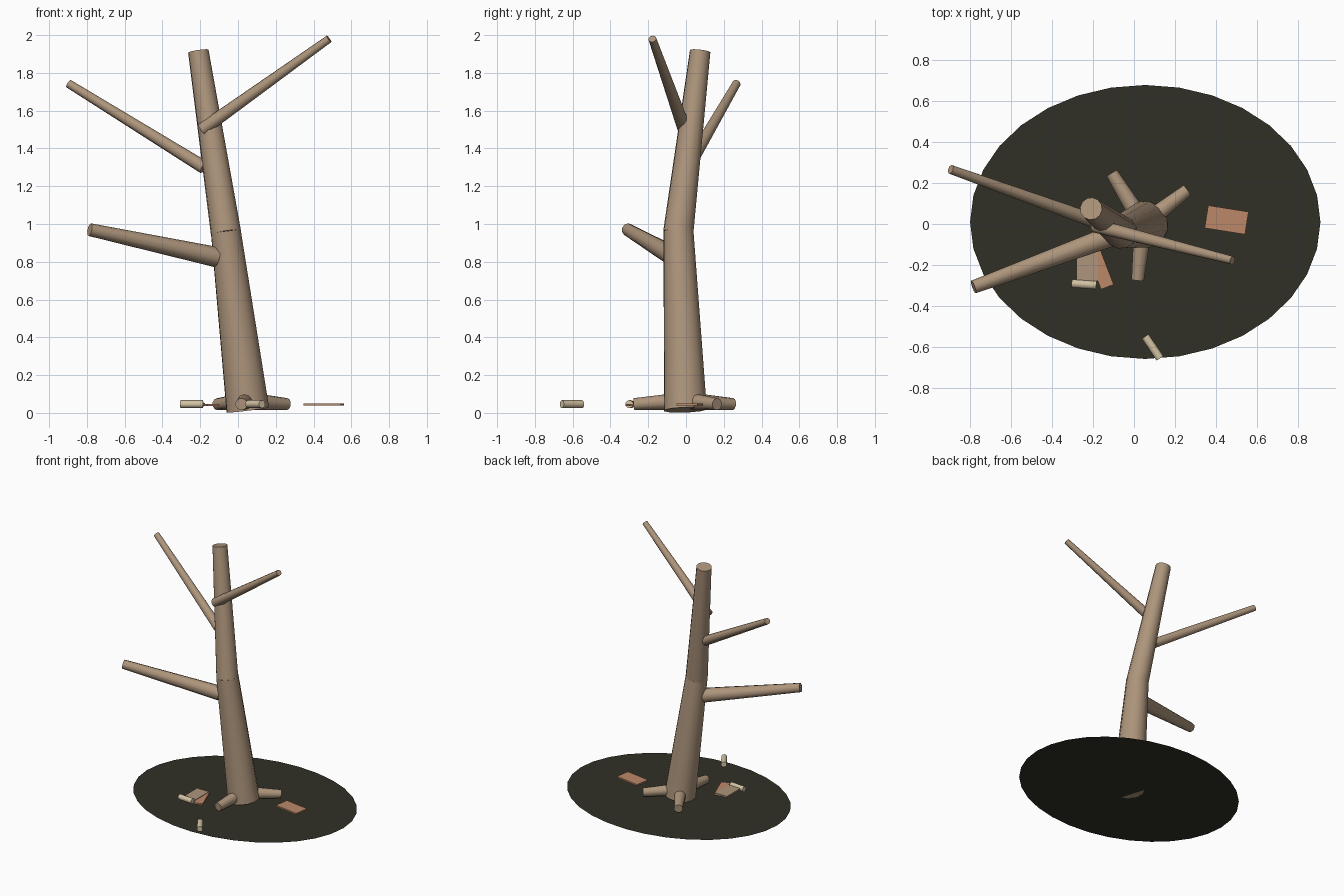
import bpy, math
from mathutils import Vector

cube = bpy.data.objects.get("Cube")
if cube:
    bpy.data.objects.remove(cube, do_unlink=True)


def material(name, rgb):
    m = bpy.data.materials.new(name)
    m.use_nodes = True
    m.diffuse_color = (*rgb, 1)
    m.node_tree.nodes["Principled BSDF"].inputs["Base Color"].default_value = (*rgb, 1)
    return m


bark = material("bark_brown", (0.42, 0.30, 0.20))
soil = material("dark_soil", (0.031, 0.03, 0.019))
chip = material("fresh_wood_orange", (0.50, 0.25, 0.14))
cream = material("pale_wood", (0.66, 0.55, 0.37))


def finish(name, mat):
    ob = bpy.context.object
    ob.name = name
    ob.data.materials.append(mat)
    return ob


def limb(name, start, end, r1, r2, sides=10, mat=bark):
    """Tapered round log running between two points."""
    a, b = Vector(start), Vector(end)
    d = b - a
    bpy.ops.mesh.primitive_cone_add(vertices=sides, radius1=r1, radius2=r2, depth=d.length,
                                    location=(a + b) / 2,
                                    rotation=d.to_track_quat('Z', 'Y').to_euler())
    ob = finish(name, mat)
    bpy.ops.object.shade_smooth_by_angle(angle=math.radians(50))
    return ob


def plate(name, centre, size, angle, mat):
    """Thin flat piece of wood lying on the ground."""
    bpy.ops.mesh.primitive_cube_add(size=1, location=centre, rotation=(0, 0, math.radians(angle)))
    ob = finish(name, mat)
    ob.scale = size


# Ground patch
bpy.ops.mesh.primitive_circle_add(vertices=32, radius=1, fill_type='NGON', location=(0.055, 0.01, 0.008))
finish("ground_patch", soil).scale = (0.857, 0.67, 1)

# Trunk in two leaning sections
bend = (-0.065, -0.04, 0.965)
limb("lower_trunk", (0.052, -0.003, 0.016), bend, 0.116, 0.081, 12)
limb("upper_trunk", (-0.064, -0.041, 0.955), (-0.21, 0.075, 1.915), 0.081, 0.055, 12)

# Branches
limb("low_branch", (-0.115, -0.06, 0.825), (-0.785, -0.308, 0.97), 0.054, 0.034)
limb("middle_branch", (-0.18, 0.01, 1.30), (-0.897, 0.267, 1.743), 0.036, 0.023)
limb("high_branch", (-0.19, -0.008, 1.50), (0.482, -0.178, 1.98), 0.036, 0.021)

# Roots spreading from the trunk base
for i, tip in enumerate([(0.26, 0.165), (-0.108, 0.248), (0.018, -0.275)]):
    t = Vector((*tip, 0.046))
    c = Vector((0.045, 0, 0.064))
    limb(f"root_{i + 1}", c.lerp(t, 0.2), t, 0.044, 0.032)

# Scattered chips
plate("right_chip", (0.453, 0.02, 0.044), (0.2, 0.112, 0.012), -9, chip)
plate("front_chip", (-0.168, -0.21, 0.042), (0.21, 0.066, 0.012), 111, chip)
plate("bark_chip", (-0.228, -0.195, 0.046), (0.105, 0.17, 0.012), 0, bark)

# Short pale sticks
limb("front_stick", (-0.305, -0.291, 0.046), (-0.185, -0.3, 0.046), 0.021, 0.021, 10, cream)
limb("far_stick", (0.055, -0.55, 0.046), (0.127, -0.657, 0.046), 0.021, 0.021, 10, cream)
